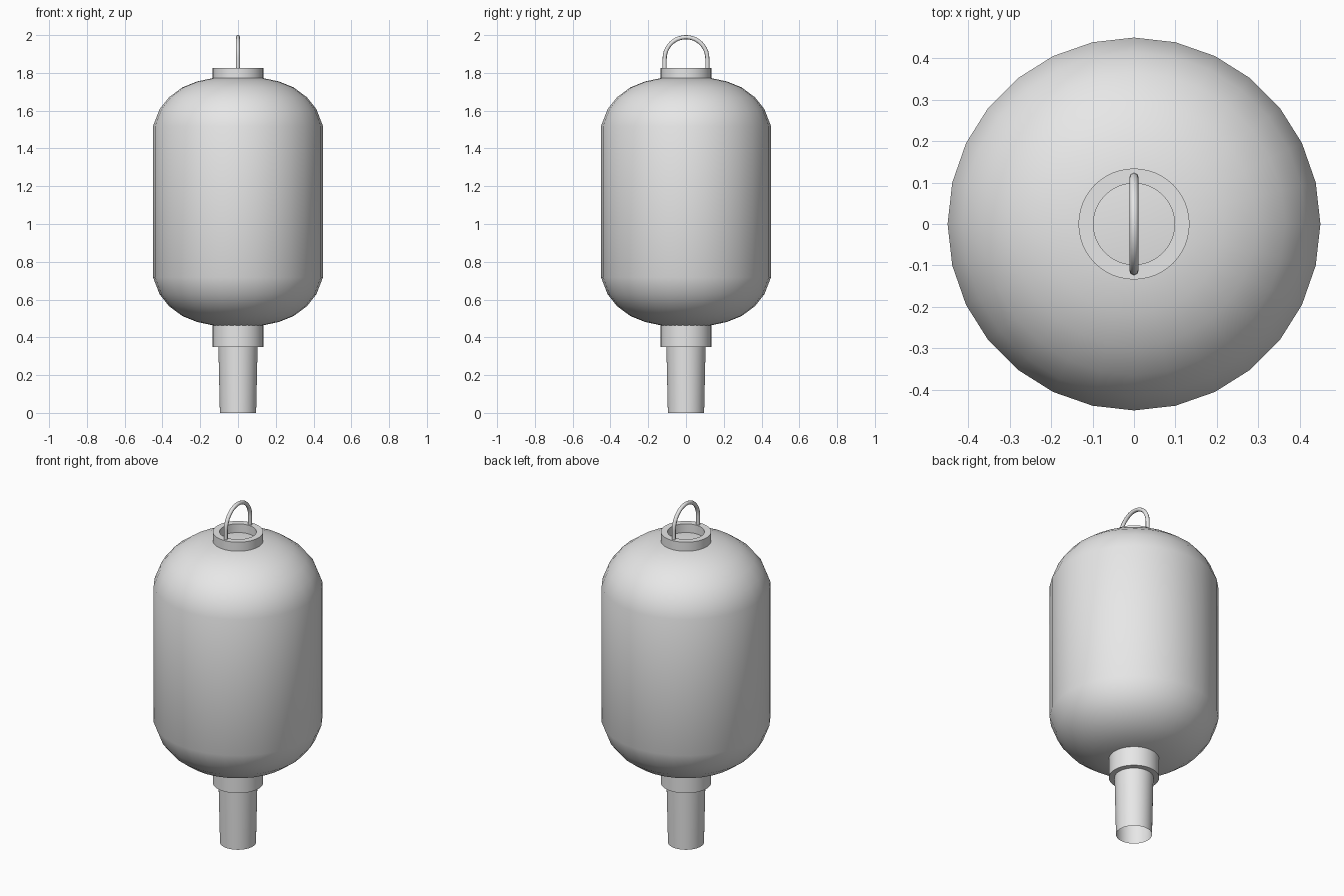
import bpy, bmesh, math

cube = bpy.data.objects.get("Cube")
if cube:
    bpy.data.objects.remove(cube, do_unlink=True)

grey = bpy.data.materials.new("light grey")
grey.use_nodes = True
grey.diffuse_color = (0.8, 0.8, 0.8, 1)
grey.node_tree.nodes["Principled BSDF"].inputs["Base Color"].default_value = (0.8, 0.8, 0.8, 1)


def finish(obj, angle):
    obj.data.materials.append(grey)
    bpy.ops.object.select_all(action="DESELECT")
    obj.select_set(True)
    bpy.context.view_layer.objects.active = obj
    bpy.ops.object.shade_smooth_by_angle(angle=math.radians(angle))


def lathe(name, profile, steps, closed=False, angle=40, flip=False):
    """Spin an (r, z) profile around the z axis."""
    bm = bmesh.new()
    verts = [bm.verts.new((r, 0, z)) for r, z in profile]
    edges = [bm.edges.new(pair) for pair in zip(verts, verts[1:])]
    if closed:
        edges.append(bm.edges.new((verts[-1], verts[0])))
    bmesh.ops.spin(bm, geom=verts + edges, cent=(0, 0, 0), axis=(0, 0, 1),
                   angle=math.tau, steps=steps, use_duplicate=False)
    bmesh.ops.remove_doubles(bm, verts=bm.verts, dist=0.0005)
    bmesh.ops.recalc_face_normals(bm, faces=bm.faces)
    mesh = bpy.data.meshes.new(name)
    bm.to_mesh(mesh)
    bm.free()
    obj = bpy.data.objects.new(name, mesh)
    bpy.context.collection.objects.link(obj)
    finish(obj, angle)
    return obj


def ring(name, inner, outer, low, high):
    return lathe(name, [(inner, low), (outer, low), (outer, high), (inner, high)], 48, True)


# Lantern body: rounded shoulder mirrored to the underside
MIDDLE = 1.118
shoulder = [(0.45, 0.40), (0.415, 0.49), (0.365, 0.553), (0.295, 0.605),
            (0.215, 0.637), (0.13, 0.655), (0, 0.66)]
upper = [(r, MIDDLE + h) for r, h in shoulder]
lower = [(r, MIDDLE - h) for r, h in reversed(shoulder)]
lathe("lantern_body", lower + upper, 28)

# Collars above and below the body
ring("top_collar", 0.098, 0.134, 1.765, 1.825)
ring("bottom_collar", 0.098, 0.134, 0.35, 0.475)

# Open, slightly tapered tube underneath
lathe("lower_tube", [(0.096, 0), (0.104, 0.36)], 48)

# Wire carrying loop: two straight legs joined by a half circle
RADIUS, WIRE, SPRING = 0.113, 0.011, 1.876
path = [(0, RADIUS, 1.80)]
path += [(0, RADIUS * math.cos(math.pi * i / 20), SPRING + RADIUS * math.sin(math.pi * i / 20))
         for i in range(21)]
path += [(0, -RADIUS, 1.80)]
curve = bpy.data.curves.new("carrying_loop", "CURVE")
curve.dimensions = "3D"
curve.bevel_depth = WIRE
curve.bevel_resolution = 2
curve.use_fill_caps = True
spline = curve.splines.new("POLY")
spline.points.add(len(path) - 1)
for point, co in zip(spline.points, path):
    point.co = (*co, 1)
loop = bpy.data.objects.new("carrying_loop", curve)
bpy.context.collection.objects.link(loop)
bpy.ops.object.select_all(action="DESELECT")
loop.select_set(True)
bpy.context.view_layer.objects.active = loop
bpy.ops.object.convert(target="MESH")
finish(bpy.context.view_layer.objects.active, 50)
